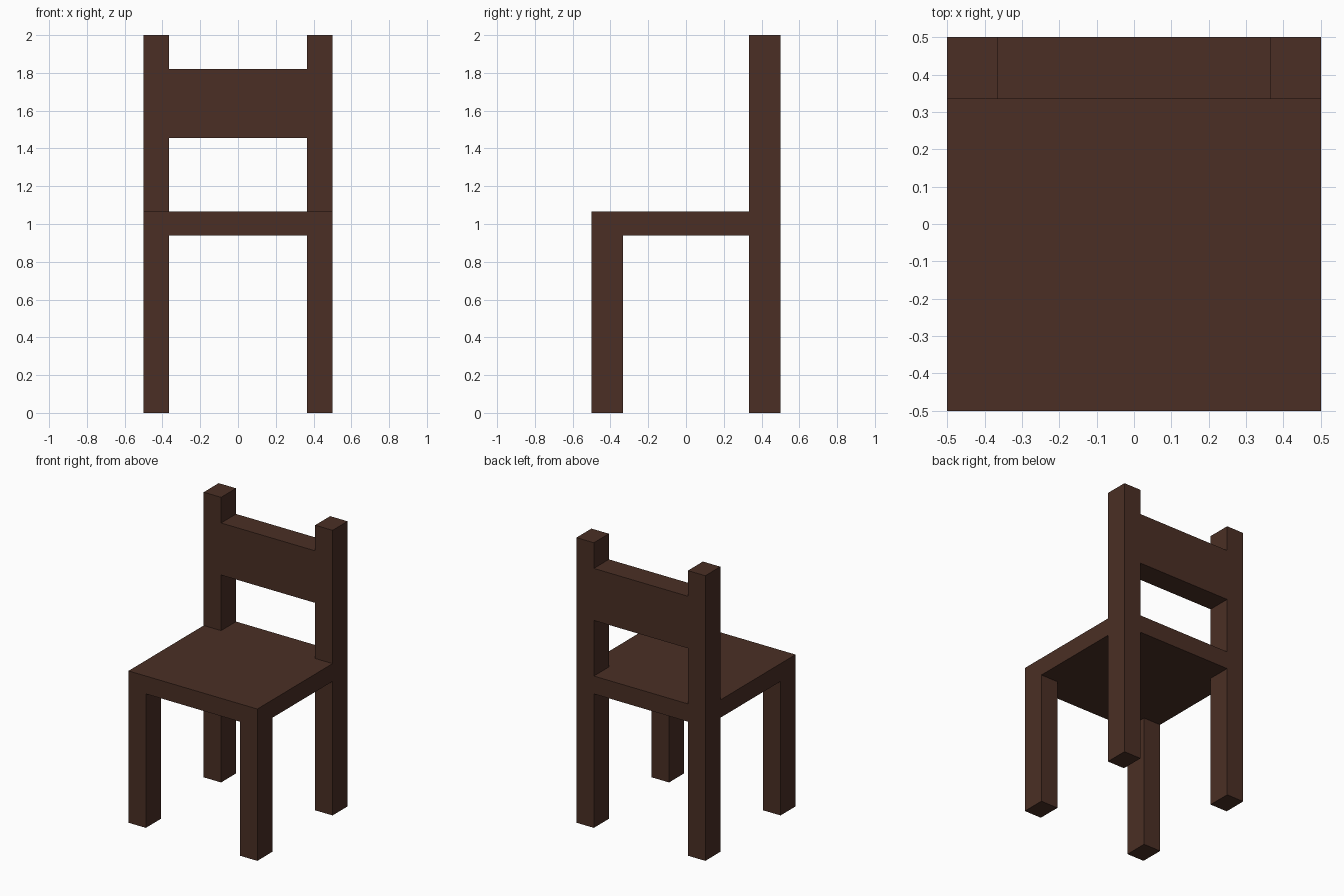
import bpy
import bmesh

if "Cube" in bpy.data.objects:
    bpy.data.objects.remove(bpy.data.objects["Cube"])

# Key dimensions
HALF = 0.5                        # half width and depth
POST_X, POST_Y = 0.365, 0.334     # inner faces of the legs and posts
SEAT_LOW, SEAT_TOP = 0.94, 1.065
RAIL_LOW, RAIL_TOP = 1.455, 1.82

wood = bpy.data.materials.new("dark_wood")
wood.diffuse_color = (0.069, 0.028, 0.018, 1.0)
wood.use_nodes = True
wood.node_tree.nodes["Principled BSDF"].inputs["Base Color"].default_value = wood.diffuse_color


def prism(name, outline, z0, z1):
    """Extrude a flat xy outline (counter-clockwise) from z0 up to z1."""
    bm = bmesh.new()
    face = bm.faces.new([bm.verts.new((x, y, z0)) for x, y in outline])
    top = bmesh.ops.extrude_face_region(bm, geom=[face])["geom"]
    bmesh.ops.translate(bm, vec=(0, 0, z1 - z0),
                        verts=[v for v in top if isinstance(v, bmesh.types.BMVert)])
    bmesh.ops.recalc_face_normals(bm, faces=bm.faces)
    mesh = bpy.data.meshes.new(name)
    bm.to_mesh(mesh)
    bm.free()
    mesh.materials.append(wood)
    obj = bpy.data.objects.new(name, mesh)
    bpy.context.collection.objects.link(obj)
    return obj


def box(name, x0, x1, y0, y1, z0, z1):
    return prism(name, [(x0, y0), (x1, y0), (x1, y1), (x0, y1)], z0, z1)


# Front legs stop under the seat; back posts run from floor to top
for side, x0, x1 in (("left", -HALF, -POST_X), ("right", POST_X, HALF)):
    box(f"front_leg_{side}", x0, x1, -HALF, -POST_Y, 0, SEAT_LOW)
    box(f"back_post_{side}", x0, x1, POST_Y, HALF, 0, 2)

# Seat, notched around the back posts
prism("seat", [(-HALF, -HALF), (HALF, -HALF), (HALF, POST_Y), (POST_X, POST_Y),
               (POST_X, HALF), (-POST_X, HALF), (-POST_X, POST_Y), (-HALF, POST_Y)],
      SEAT_LOW, SEAT_TOP)

# Backrest panel between the posts
box("backrest", -POST_X, POST_X, POST_Y, HALF, RAIL_LOW, RAIL_TOP)
